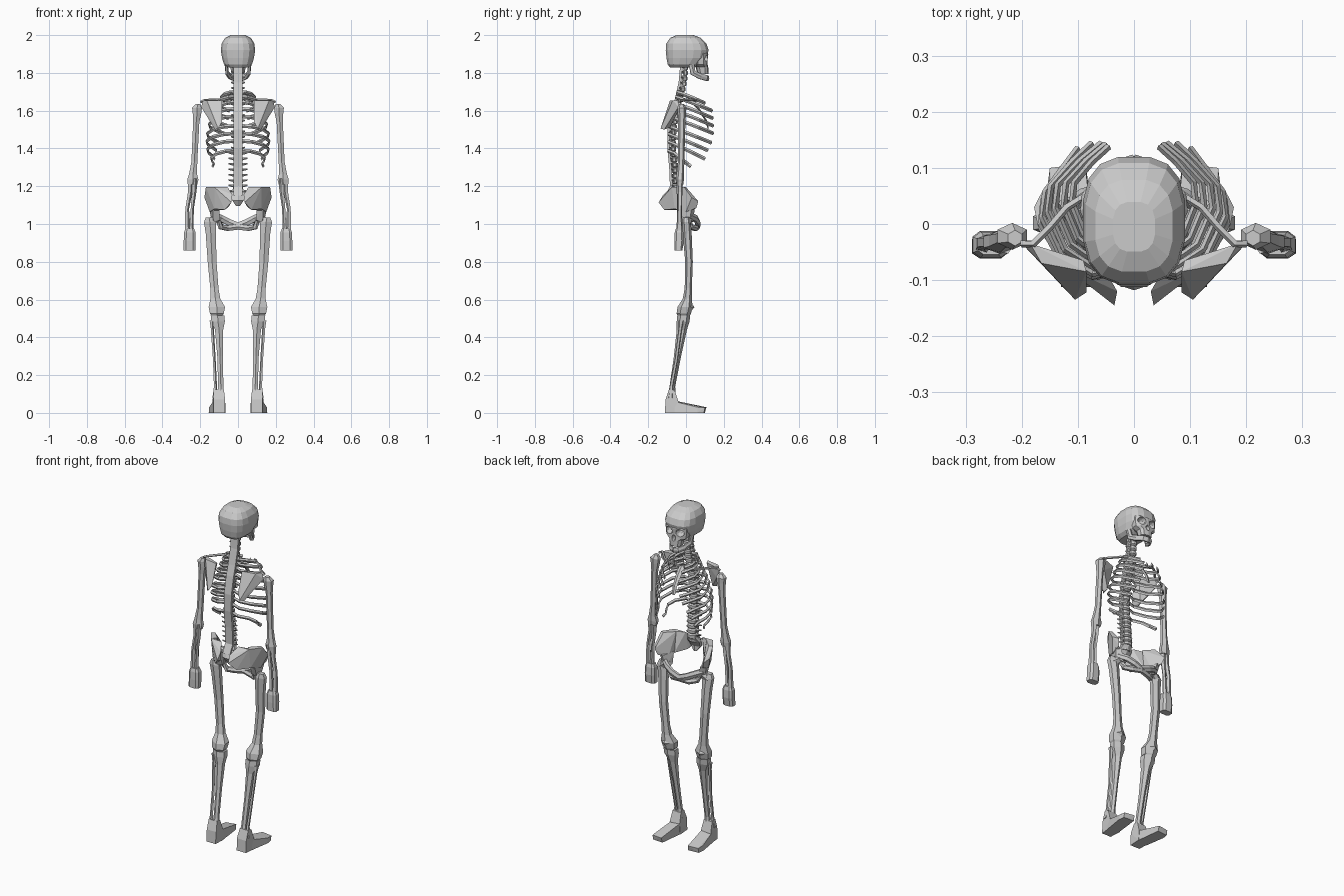
import bpy, bmesh, math
from mathutils import Vector


def finish(name, bm, mirror=False):
    bmesh.ops.recalc_face_normals(bm, faces=bm.faces)
    me = bpy.data.meshes.new(name)
    bm.to_mesh(me)
    bm.free()
    ob = bpy.data.objects.new(name, me)
    bpy.context.collection.objects.link(ob)
    if mirror:
        ob.modifiers.new("mirror", "MIRROR")
    return ob


def skin(bm, rings):
    rs = [[bm.verts.new(p) for p in r] for r in rings]
    n = len(rs[0])
    for a, b in zip(rs, rs[1:]):
        for i in range(n):
            j = (i + 1) % n
            bm.faces.new((a[i], a[j], b[j], b[i]))
    bm.faces.new(rs[0][::-1])
    bm.faces.new(rs[-1])


def loft(name, rows, n=6, power=1.0, mirror=False):
    """Horizontal rings, each (x, y, z, rx, ry)."""
    def f(v):
        return math.copysign(abs(v) ** power, v)
    rings = []
    for x, y, z, rx, ry in rows:
        ang = [2 * math.pi * (i + 0.5) / n for i in range(n)]
        rings.append([(x + rx * f(math.cos(a)), y + ry * f(math.sin(a)), z) for a in ang])
    bm = bmesh.new()
    skin(bm, rings)
    return finish(name, bm, mirror)


def tube(bm, pts, a, b, n=5, taper=1.0):
    """Elliptic tube along a path: a sideways, b upward."""
    pts = [Vector(p) for p in pts]
    rings = []
    for k, p in enumerate(pts):
        t = (pts[min(k + 1, len(pts) - 1)] - pts[max(k - 1, 0)]).normalized()
        up = Vector((0, 1, 0)) if abs(t.z) > 0.8 else Vector((0, 0, 1))
        s = t.cross(up).normalized()
        u = s.cross(t)
        m = 1 + (taper - 1) * k / (len(pts) - 1)
        rings.append([p + m * (s * a * math.cos(2 * math.pi * i / n) + u * b * math.sin(2 * math.pi * i / n))
                      for i in range(n)])
    skin(bm, rings)


def hull(name, groups, mirror=True):
    bm = bmesh.new()
    for g in groups:
        vs = [bm.verts.new(p) for p in g]
        r = bmesh.ops.convex_hull(bm, input=vs)
        bmesh.ops.delete(bm, geom=list({v for v in r["geom_interior"] if isinstance(v, bmesh.types.BMVert)}),
                         context="VERTS")
    return finish(name, bm, mirror)


# skull
cranium = loft("cranium", [(0, -.02, 1.828, .055, .065), (0, -.01, 1.845, .075, .088), (0, .003, 1.88, .086, .108),
                           (0, .006, 1.92, .092, .115), (0, .002, 1.955, .088, .108), (0, -.003, 1.985, .07, .083),
                           (0, -.005, 2.0, .038, .045)], 16, .72)
face = loft("face_bones", [(0, .09, 1.795, .036, .03), (0, .085, 1.83, .042, .034), (0, .078, 1.845, .066, .038),
                           (0, .078, 1.868, .07, .036), (0, .075, 1.9, .072, .043), (0, .07, 1.915, .07, .04)],
            10, .75)
for i, (x, z, r, rz) in enumerate([(-.036, 1.878, .025, .022), (.036, 1.878, .025, .022), (0, 1.843, .012, .018)]):
    bm = bmesh.new()
    bmesh.ops.create_icosphere(bm, subdivisions=2, radius=1)
    for v in bm.verts:
        v.co = Vector((x + v.co.x * r, .118 + v.co.y * .05, z + v.co.z * rz))
    cut = finish("socket_cutter_%d" % i, bm)
    cut.hide_render = True
    for ob in (cranium, face):
        m = ob.modifiers.new("socket", "BOOLEAN")
        m.operation, m.object, m.solver = "DIFFERENCE", cut, "EXACT"

# lower jaw
bm = bmesh.new()
tube(bm, [(.062, .03, 1.845), (.058, .037, 1.8), (.044, .075, 1.782), (.024, .108, 1.773), (0, .115, 1.771)],
     .009, .017, 6)
finish("lower_jaw", bm, True)

# spine
curve = [(1.10, -.10), (1.15, -.085), (1.2, -.058), (1.3, -.062), (1.4, -.072), (1.5, -.07),
         (1.6, -.05), (1.66, -.032), (1.75, -.012), (1.85, -.003)]


def spine_y(z):
    for (z0, y0), (z1, y1) in zip(curve, curve[1:]):
        if z <= z1:
            return y0 + (y1 - y0) * (z - z0) / (z1 - z0)
    return curve[-1][1]


N = 24
rows = []
bm = bmesh.new()
for i in range(N):
    z = 1.17 + i * .66 / (N - 1)
    k = 1.0 - .3 * i / N
    y = spine_y(z)
    rows += [(0, y + .004, z - .010, .028 * k, .019 * k), (0, y + .004, z + .006, .028 * k, .019 * k),
             (0, y + .002, z + .012, .016, .011)]
    w = .05 if i < 8 else .036
    tube(bm, [(.01, y - .008, z), (w, y - .016, z + .006)], .006, .009, 4, .4)
finish("vertebra_side_spurs", bm, True)
loft("vertebrae", rows, 8)
loft("spine_back_strip", [(0, spine_y(z) - .02, z, .034, .01)
                          for z in (1.15, 1.2, 1.3, 1.4, 1.5, 1.6, 1.66, 1.75, 1.83)], 4)
loft("sacrum", [(0, -.088, 1.095, .012, .01), (0, -.098, 1.125, .035, .02), (0, -.08, 1.16, .045, .024),
                (0, -.06, 1.19, .03, .022)], 6)

# ribs: tip x, tip y, tip z, half width, drop
ribs = [(.035, .065, 1.655, .065, .04), (.04, .1, 1.64, .09, .06), (.045, .138, 1.6, .11, .075),
        (.05, .142, 1.56, .125, .085), (.058, .144, 1.52, .14, .09), (.075, .144, 1.48, .153, .09),
        (.1, .135, 1.43, .163, .09), (.115, .115, 1.39, .166, .09), (.125, .1, 1.345, .162, .095),
        (.135, .025, 1.305, .142, .085)]
bm = bmesh.new()
for tx, ty, tz, w, drop in ribs:
    z0 = tz + drop
    ys = spine_y(z0) - .005
    path = [(.012, ys, 0), (.45 * w, ys - .018, .05), (.8 * w, ys + .015, .2), (w, ys + .4 * (ty - ys), .45),
            (.97 * w, ys + .62 * (ty - ys), .65), (.4 * tx + .52 * w, ys + .84 * (ty - ys), .85), (tx, ty, 1)]
    tube(bm, [(x, y, z0 - f * drop) for x, y, f in path], .006, .01, 4)
finish("ribs", bm, True)
bm = bmesh.new()
tube(bm, [(0, .035, 1.645), (0, .07, 1.605), (0, .105, 1.55), (0, .118, 1.505)], .02, .007, 4, .5)
finish("breastbone", bm)

# shoulders
bm = bmesh.new()
tube(bm, [(.015, .035, 1.64), (.05, .05, 1.652), (.088, .05, 1.657), (.12, .03, 1.657), (.15, -.005, 1.657),
          (.18, -.035, 1.655), (.2, -.035, 1.645)], .007, .007, 5)
finish("collar_bones", bm, True)
hull("shoulder_blades", [[(.185, -.035, 1.655), (.195, -.04, 1.62), (.165, -.07, 1.655), (.085, -.085, 1.655),
                          (.09, -.065, 1.65), (.085, -.122, 1.54), (.105, -.135, 1.505), (.122, -.115, 1.5),
                          (.115, -.085, 1.51), (.17, -.045, 1.59)]])

# arms
loft("upper_arms", [(.212, -.025, 1.635, .014, .014), (.217, -.022, 1.615, .03, .024), (.217, -.022, 1.585, .026, .022),
                    (.221, -.022, 1.54, .019, .019), (.231, -.026, 1.33, .018, .017), (.238, -.03, 1.265, .024, .02),
                    (.239, -.032, 1.235, .034, .021), (.24, -.032, 1.21, .028, .018)], 6, mirror=True)
loft("forearm_outer_bones", [(.252, -.032, 1.225, .018, .017), (.254, -.032, 1.17, .013, .013),
                             (.27, -.033, 1.08, .011, .013), (.268, -.035, .965, .017, .017)], 5, mirror=True)
loft("forearm_inner_bones", [(.23, -.036, 1.24, .017, .018), (.233, -.036, 1.17, .013, .014),
                             (.243, -.036, 1.08, .009, .011), (.247, -.036, .965, .012, .014)], 5, mirror=True)
loft("hands", [(.255, -.037, .975, .024, .018), (.255, -.037, .955, .032, .024), (.256, -.037, .91, .033, .026),
               (.257, -.04, .86, .033, .022)], 8, .6, mirror=True)

# pelvis
hull("hip_blades", [
    [(.035, -.145, 1.115), (.03, -.12, 1.155), (.055, -.075, 1.195), (.07, -.07, 1.18), (.05, -.09, 1.09),
     (.07, -.115, 1.075), (.125, -.075, 1.195), (.125, -.05, 1.19), (.125, -.06, 1.08), (.1, -.035, 1.075)],
    [(.125, -.075, 1.195), (.1, -.05, 1.195), (.125, -.06, 1.08), (.1, -.035, 1.075), (.17, -.01, 1.195),
     (.15, .0, 1.195), (.178, .03, 1.14), (.16, .065, 1.12), (.15, .055, 1.085), (.15, .0, 1.065), (.11, .01, 1.06)],
    [(.1, -.03, 1.085), (.135, -.04, 1.09), (.155, .03, 1.09), (.125, .045, 1.08), (.14, .02, 1.02),
     (.105, .04, 1.01), (.095, -.01, 1.02), (.13, -.01, 1.01)]])
bm = bmesh.new()
tube(bm, [(.13, .02, 1.045), (.09, .05, 1.03), (.05, .062, 1.01), (0, .062, .99)], .014, .02, 6)
tube(bm, [(.115, .01, 1.035), (.09, .025, .985), (.055, .05, .978), (0, .06, .985)], .016, .017, 6)
finish("pubic_arch", bm, True)

# legs
bm = bmesh.new()
tube(bm, [(.155, .003, 1.0), (.11, .015, 1.035)], .022, .024, 6)
finish("thigh_bone_heads", bm, True)
loft("thigh_bones", [(.153, .0, 1.035, .02, .018), (.149, .002, 1.01, .036, .024), (.144, .006, .95, .031, .024),
                     (.137, .016, .8, .027, .02), (.125, .012, .66, .025, .019), (.12, .007, .605, .03, .024),
                     (.112, -.005, .56, .05, .04), (.112, -.012, .525, .042, .038), (.112, -.012, .512, .03, .03)],
     6, mirror=True)
hull("kneecaps", [[(.09, .025, .56), (.14, .025, .56), (.115, .02, .59), (.115, .02, .53), (.115, .045, .56)]])
loft("shin_bones", [(.108, -.012, .515, .042, .034), (.106, -.015, .485, .042, .034), (.1, -.022, .44, .025, .027),
                    (.095, -.045, .3, .017, .019), (.091, -.072, .14, .016, .015), (.092, -.078, .085, .024, .022)],
     6, mirror=True)
loft("calf_bones", [(.14, -.025, .49, .013, .015), (.137, -.03, .45, .009, .01), (.126, -.052, .28, .008, .009),
                    (.12, -.078, .14, .009, .01), (.124, -.082, .08, .014, .015)], 5, mirror=True)

# feet
hull("feet", [
    [(x, y, z) for x, y, z in [(.07, -.112, 0), (.13, -.112, 0), (.068, -.108, .07), (.13, -.108, .07),
                               (.075, -.09, .125), (.13, -.09, .125), (.075, -.06, .12), (.13, -.06, .12),
                               (.066, -.04, 0), (.136, -.04, 0), (.07, -.04, .06), (.135, -.04, .06)]],
    [(.066, -.06, 0), (.136, -.06, 0), (.07, -.06, .065), (.132, -.06, .06), (.085, .1, 0), (.15, .095, 0),
     (.087, .108, .03), (.15, .1, .028), (.155, .06, 0), (.153, .06, .03)]])
